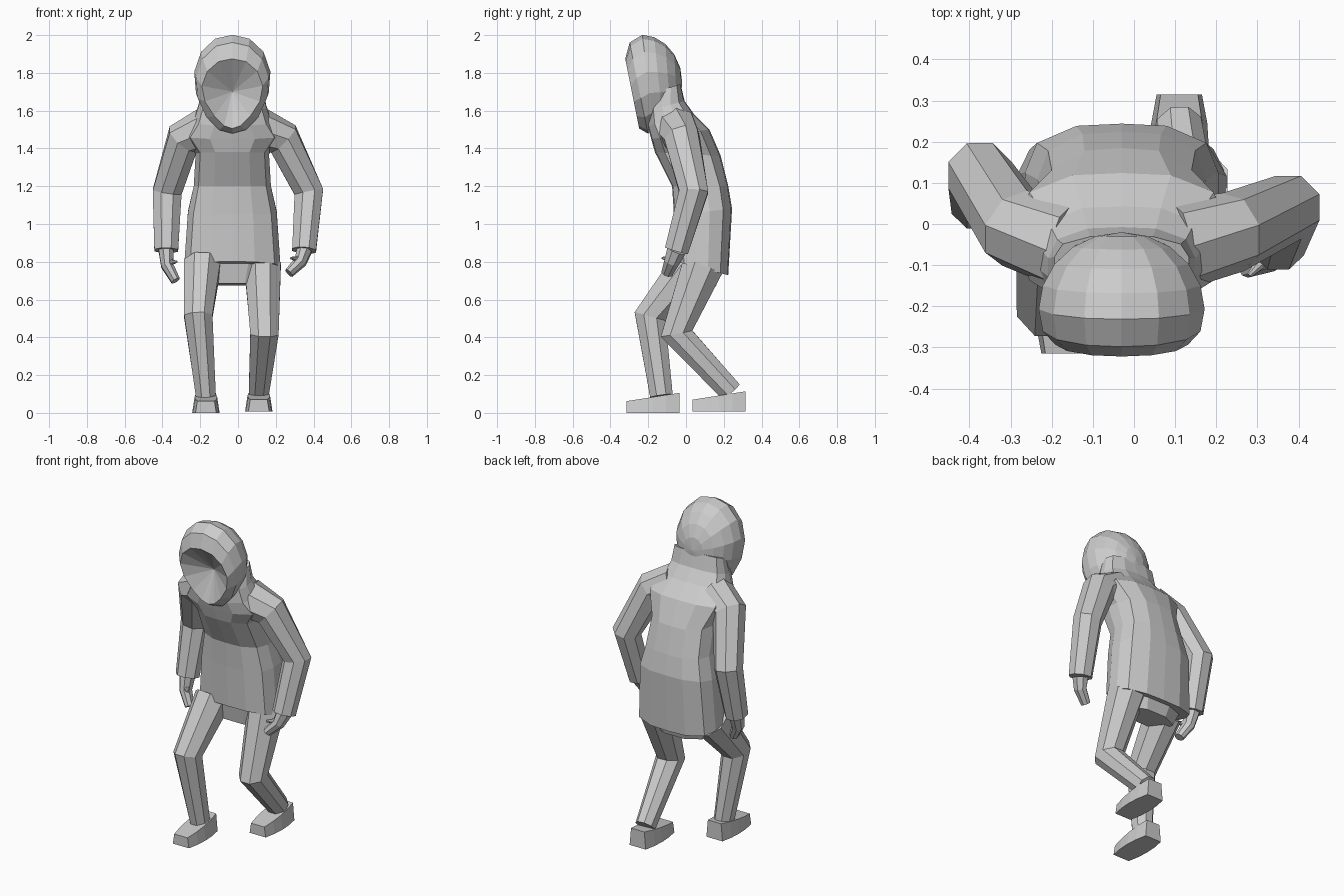
import bpy
import bmesh
from math import cos, sin, pi
from mathutils import Vector

cube = bpy.data.objects.get("Cube")
if cube:
    bpy.data.objects.remove(cube)

shade = (0.6, 0.6, 0.6, 1)
grey = bpy.data.materials.new("plain_grey")
grey.use_nodes = True
grey.diffuse_color = shade
grey.node_tree.nodes["Principled BSDF"].inputs["Base Color"].default_value = shade

SIDEWAYS = Vector((1, 0, 0))
UPWARD = Vector((0, 0, 1))
MIDDLE = -0.03  # the body's own centre line


def ring(centre, across, along, sides=8, power=2, taper=0):
    """Rounded outline spanned by two half axes; taper narrows its lower half."""
    points = []
    for index in range(sides):
        angle = 2 * pi * (index + 0.5) / sides
        c, s = cos(angle), sin(angle)
        reach = (abs(c) ** power + abs(s) ** power) ** (-1 / power) / cos(pi / sides)
        narrowing = 1 - taper * max(0, -s)
        points.append(Vector(centre) + (across * c * narrowing + along * s) * reach)
    return points


def loft(name, rings):
    """Skin a list of rings and close both ends."""
    bm = bmesh.new()
    rows = [[bm.verts.new(point) for point in outline] for outline in rings]
    for lower, upper in zip(rows, rows[1:]):
        for index in range(len(lower)):
            before = index - 1
            bm.faces.new((lower[before], lower[index], upper[index], upper[before]))
    bm.faces.new(rows[0])
    bm.faces.new(rows[-1])
    bmesh.ops.remove_doubles(bm, verts=bm.verts, dist=0.001)
    bmesh.ops.recalc_face_normals(bm, faces=bm.faces)
    mesh = bpy.data.meshes.new(name)
    bm.to_mesh(mesh)
    bm.free()
    mesh.materials.append(grey)
    part = bpy.data.objects.new(name, mesh)
    bpy.context.collection.objects.link(part)


def limb(name, joints, thick, thin, breadth=1.0):
    """Tube through the joints, thinning evenly from the first to the last."""
    joints = [Vector(joint) for joint in joints]
    last = len(joints) - 1
    rings = []
    for index, joint in enumerate(joints):
        direction = Vector()
        if index > 0:
            direction += (joint - joints[index - 1]).normalized()
        if index < last:
            direction += (joints[index + 1] - joint).normalized()
        direction.normalize()
        across = (SIDEWAYS - direction * SIDEWAYS.dot(direction)).normalized()
        radius = thick + (thin - thick) * index / last
        rings.append(ring(joint, across * radius * breadth, direction.cross(across) * radius))
    loft(name, rings)


def arm(side, sign, neck, shoulder, elbow, wrist, fingertip):
    """Sleeve, with a hand bowed outward and a thumb pointing inward."""
    limb(side + "_sleeve", (neck, shoulder, elbow, wrist), 0.105, 0.063)
    wrist, fingertip = Vector(wrist), Vector(fingertip)
    outward = SIDEWAYS * sign
    knuckles = wrist.lerp(fingertip, 0.5) + outward * 0.02
    limb(side + "_hand", (wrist, knuckles, fingertip), 0.05, 0.03, 0.8)
    thumb_tip = knuckles - outward * 0.05 + Vector((0, -0.05, 0.02))
    limb(side + "_thumb", (wrist.lerp(knuckles, 0.8), thumb_tip), 0.02, 0.006)


def leg(side, hip, knee, ankle, heel, lift):
    """Trouser leg and a flat-soled shoe that lowers toward the toe."""
    limb(side + "_trouser_leg", (hip, knee, ankle), 0.11, 0.06, 0.88)
    rings = []
    for step in range(5):
        t = step / 4
        height = 0.053 - 0.022 * t
        width = 0.055 + 0.07 * t * (1 - t)
        centre = (ankle[0], heel - 0.28 * t, height + lift)
        rings.append(ring(centre, SIDEWAYS * width, -UPWARD * height, sides=4, taper=0.25))
    loft(side + "_shoe", rings)


# Jacket from hem to collar: front y and z, back y and z, half width
jacket = []
for front_y, front_z, back_y, back_z, half_width in (
    (-0.05, 0.8, 0.22, 0.73, 0.25),
    (-0.06, 1.05, 0.24, 1.08, 0.23),
    (-0.07, 1.2, 0.22, 1.2, 0.2),
    (-0.16, 1.38, 0.18, 1.36, 0.19),
    (-0.18, 1.45, 0.12, 1.5, 0.25),
    (-0.2, 1.52, 0.04, 1.58, 0.2),
    (-0.2, 1.6, -0.01, 1.65, 0.175),
    (-0.16, 1.7, -0.03, 1.74, 0.16),
):
    front = Vector((MIDDLE, front_y, front_z))
    back = Vector((MIDDLE, back_y, back_z))
    jacket.append(ring((front + back) / 2, SIDEWAYS * half_width, (back - front) / 2, 14, 3))
loft("jacket_body", jacket)


def hood_ring(y, z, width, height, lean, taper=0.2):
    upright = Vector((0, -lean, 1)) * height
    return ring((MIDDLE, y, z), SIDEWAYS * width, upright, 14, 2.2, taper)


# Hood: a rounded back, the rim, then a hollow running to a point
hood = []
for step in range(6):
    turn = step * pi / 10
    hood.append(hood_ring(-0.2 + 0.18 * cos(turn), 1.75, 0.2 * sin(turn), 0.245 * sin(turn), step / 40))
hood.append(hood_ring(-0.25, 1.72, 0.19, 0.235, 0.2))
hood.append(hood_ring(-0.285, 1.69, 0.16, 0.18, 0.2, 0.45))
hood.append(hood_ring(-0.19, 1.7, 0, 0, 0))
loft("hood", hood)

# Arms
arm("left", 1, neck=(0.1, -0.05, 1.51), shoulder=(0.24, -0.02, 1.45),
    elbow=(0.375, 0.04, 1.17), wrist=(0.35, -0.05, 0.86), fingertip=(0.27, -0.1, 0.74))
arm("right", -1, neck=(-0.16, -0.05, 1.51), shoulder=(-0.29, -0.01, 1.45),
    elbow=(-0.375, 0.12, 1.17), wrist=(-0.38, 0.05, 0.86), fingertip=(-0.33, 0, 0.7))

# Trousers and shoes
limb("trouser_seat", ((MIDDLE, 0.09, 0.82), (MIDDLE, 0.08, 0.68)), 0.11, 0.08, 2)
leg("left", hip=(0.13, 0.09, 0.78), knee=(0.14, -0.05, 0.42),
    ankle=(0.11, 0.24, 0.11), heel=0.315, lift=0.008)
leg("right", hip=(-0.19, 0.03, 0.78), knee=(-0.21, -0.19, 0.51),
    ankle=(-0.17, -0.13, 0.09), heel=-0.035, lift=0)
